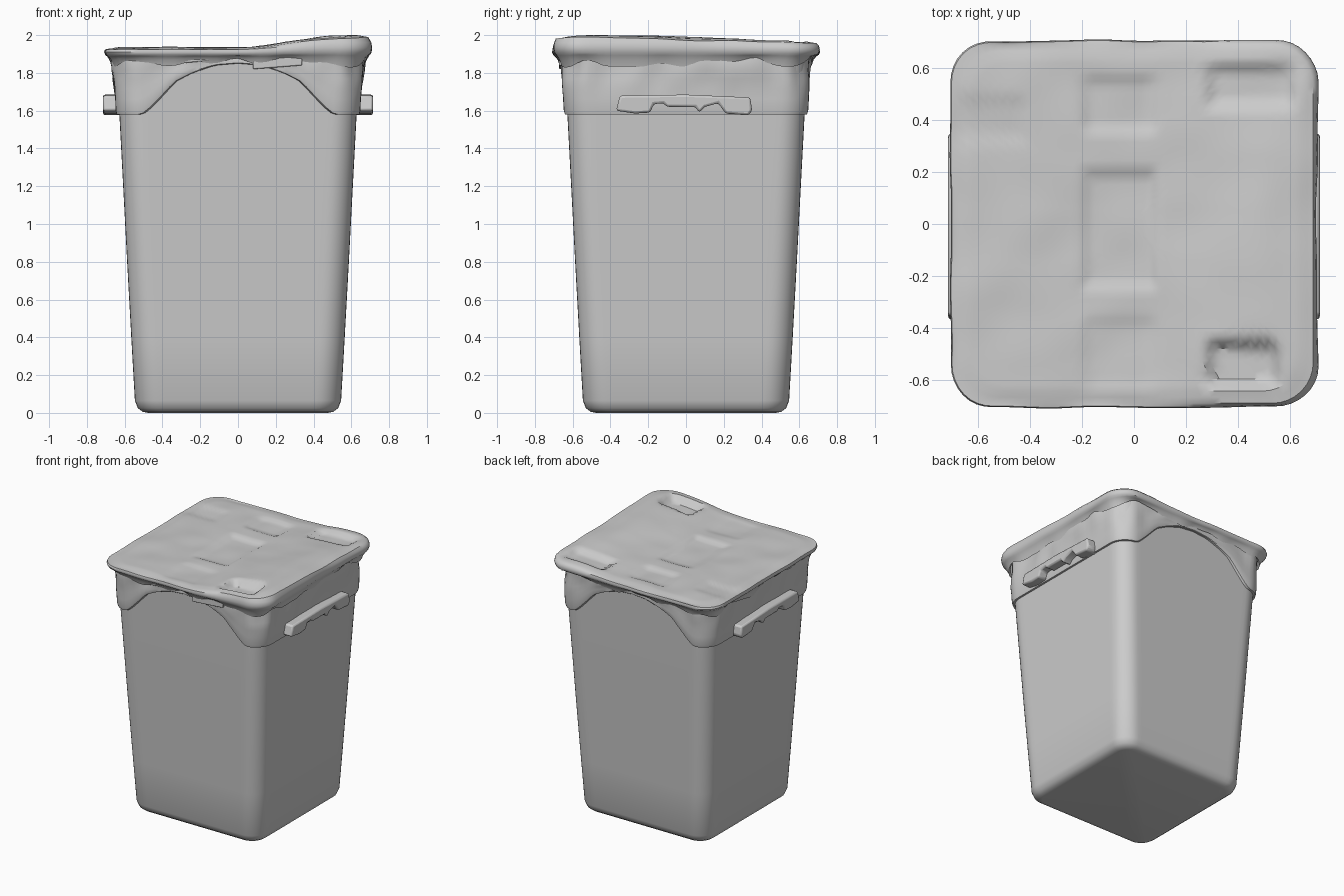
import bpy, bmesh, math
from mathutils import Vector, noise

if "Cube" in bpy.data.objects:
    bpy.data.objects.remove(bpy.data.objects["Cube"])

SIDE, ARC = 28, 8


def smooth(a, b, v):
    t = max(0.0, min(1.0, (v - a) / (b - a)))
    return t * t * (3 - 2 * t)


def rounded_square(half, r):
    """Counter-clockwise outline, same point count for every size."""
    pts = []
    c = half - r
    for k in range(4):
        rot = math.pi / 2 * k
        local = [(half, -c + 2 * c * i / SIDE) for i in range(SIDE)]
        local += [(c + r * math.cos(a), c + r * math.sin(a))
                  for a in (math.pi / 2 * i / ARC for i in range(ARC))]
        for x, y in local:
            pts.append((x * math.cos(rot) - y * math.sin(rot),
                        x * math.sin(rot) + y * math.cos(rot)))
    return pts


def wobble(x, y, z, freq):
    return noise.noise(Vector((x, y, z)) * freq + Vector((3.1, 7.7, 1.3)))


def finish(name, bm, angle=35):
    bmesh.ops.recalc_face_normals(bm, faces=bm.faces)
    me = bpy.data.meshes.new(name)
    bm.to_mesh(me)
    bm.free()
    ob = bpy.data.objects.new(name, me)
    bpy.context.collection.objects.link(ob)
    me.shade_smooth()
    me.set_sharp_from_angle(angle=math.radians(angle))
    return ob


def loft(name, rings, cap_start=False, cap_end=False, angle=35):
    bm = bmesh.new()
    loops = [[bm.verts.new(p) for p in ring] for ring in rings]
    n = len(loops[0])
    for a, b in zip(loops, loops[1:]):
        for i in range(n):
            j = (i + 1) % n
            bm.faces.new((a[i], a[j], b[j], b[i]))
    if cap_start:
        bm.faces.new(loops[0][::-1])
    if cap_end:
        bm.faces.new(loops[-1])
    return finish(name, bm, angle)


# Tapered body with rounded foot
profile = [(0.0, 0.475, 0.07), (0.006, 0.505, 0.10), (0.025, 0.53, 0.12), (0.065, 0.546, 0.13),
           (0.4, 0.565, 0.13), (0.8, 0.587, 0.13), (1.2, 0.608, 0.13), (1.58, 0.628, 0.13),
           (1.90, 0.642, 0.13)]
loft("bin_body", [[(x, y, z) for x, y in rounded_square(h, r)] for z, h, r in profile],
     True, True)

# Collar below the lid, arched on front and back
ARCH = [(0, 1.85), (0.12, 1.84), (0.24, 1.80), (0.33, 1.755), (0.40, 1.68),
        (0.46, 1.62), (0.51, 1.58), (2, 1.58)]


def collar_bottom(x, y):
    if abs(x) >= abs(y):
        return 1.58
    for (x0, z0), (x1, z1) in zip(ARCH, ARCH[1:]):
        if abs(x) <= x1:
            return z0 + (z1 - z0) * (abs(x) - x0) / (x1 - x0)


base = rounded_square(1.0, 0.22)
rings = [[(x * 0.615, y * 0.615, collar_bottom(x * 0.64, y * 0.64)) for x, y in base]]
for t in (0, 0.06, 0.25, 0.42, 0.58, 0.72, 0.86, 1):
    ring = []
    for x, y in base:
        zb = collar_bottom(x * 0.64, y * 0.64)
        z = zb + (1.905 - zb) * t
        s = 0.643 + 0.04 * (z - 1.58) + (0.004 if 0 < t < 1 else 0)
        s += 0.022 * smooth(0.2, 0.7, t) * wobble(x, y, z, 5)
        ring.append((x * s, y * s, z))
    rings.append(ring)
loft("collar", rings, angle=30)

# Lid: warped top with shallow pockets and two finger hollows
POCKETS = [(-0.055, -0.02, 0.125, 0.21, 0.016), (-0.055, 0.46, 0.125, 0.09, 0.016),
           (-0.055, -0.5, 0.125, 0.12, 0.008), (-0.55, 0.40, 0.12, 0.07, 0.010),
           (0.42, -0.54, 0.12, 0.07, 0.05), (0.45, 0.53, 0.15, 0.065, 0.03)]


def lift(x, y):
    return 0.062 * smooth(0.0, 0.55, x) * (1 - 0.5 * smooth(-0.35, 0.75, y))


def top_z(x, y):
    z = 1.934 + lift(x, y) + 0.008 * wobble(x, y, 0, 5)
    for cx, cy, hx, hy, d in POCKETS:
        e = 0.035
        z -= d * smooth(hx + e, hx - e / 2, abs(x - cx)) * smooth(hy + e, hy - e / 2, abs(y - cy)) \
            if abs(x - cx) < hx + e and abs(y - cy) < hy + e else 0
    return min(z, 2.0)


def pocket_smooth_fix():
    pass


outline = rounded_square(0.70, 0.16)
rings = []
# ragged skirt and rolled rim
for s, z, rag, k in ((0.935, 1.865, 1, 0), (0.95, 1.85, 1, 0), (0.965, 1.875, 0.5, 0),
                     (0.985, 1.888, 0.1, 0.1), (1.0, 1.896, 0, 0.2), (1.008, 1.91, 0, 0.4),
                     (1.002, 1.924, 0, 0.6)):
    ring = []
    for x, y in outline:
        q = s + 0.010 * wobble(x, y, 0, 5)
        ring.append((x * q, y * q, z + rag * 0.06 * wobble(x, y, 2, 6) + k * lift(x, y)))
    rings.append(ring)
for i in range(30):
    s = 0.985 - 0.97 * i / 29
    drop = 0.010 * smooth(0.9, 0.985, s)
    rings.append([(x * s, y * s, top_z(x * s, y * s) - drop) for x, y in outline])
loft("lid", rings, cap_end=True, angle=40)


# Prism helper for flat profiles
def prism(name, pts, depth_axis, d0, d1, bevel):
    bm = bmesh.new()

    def co(u, v, d):
        return (d, u, v) if depth_axis == 'x' else (u, d, v)
    a = [bm.verts.new(co(u, v, d0)) for u, v in pts]
    b = [bm.verts.new(co(u, v, d1)) for u, v in pts]
    n = len(pts)
    bm.faces.new(a)
    bm.faces.new(b[::-1])
    for i in range(n):
        bm.faces.new((a[i], a[(i + 1) % n], b[(i + 1) % n], b[i]))
    ob = finish(name, bm)
    m = ob.modifiers.new("bevel", 'BEVEL')
    m.width = bevel
    m.segments = 2
    return ob


# Notched side grips, mirrored
grip = prism("side_grips", [(-0.37, 1.60), (-0.27, 1.585), (-0.19, 1.59), (-0.17, 1.635),
                            (-0.12, 1.64), (-0.10, 1.62), (0.05, 1.62), (0.07, 1.59),
                            (0.10, 1.62), (0.17, 1.64), (0.21, 1.585), (0.33, 1.575),
                            (0.35, 1.60), (0.34, 1.67), (0.0, 1.685), (-0.35, 1.68)],
             'x', 0.62, 0.715, 0.012)
grip.modifiers.new("mirror", 'MIRROR')

# Small clip tabs under the front of the lid
for name, x0, x1, z0 in (("clip_tab_right", 0.08, 0.34, 1.82), ("clip_tab_left", -0.36, -0.15, 1.845)):
    prism(name, [(x0, z0), (x1, z0 + 0.02), (x1, 1.90), (x0, 1.90)], 'y', -0.672, -0.64, 0.006)
